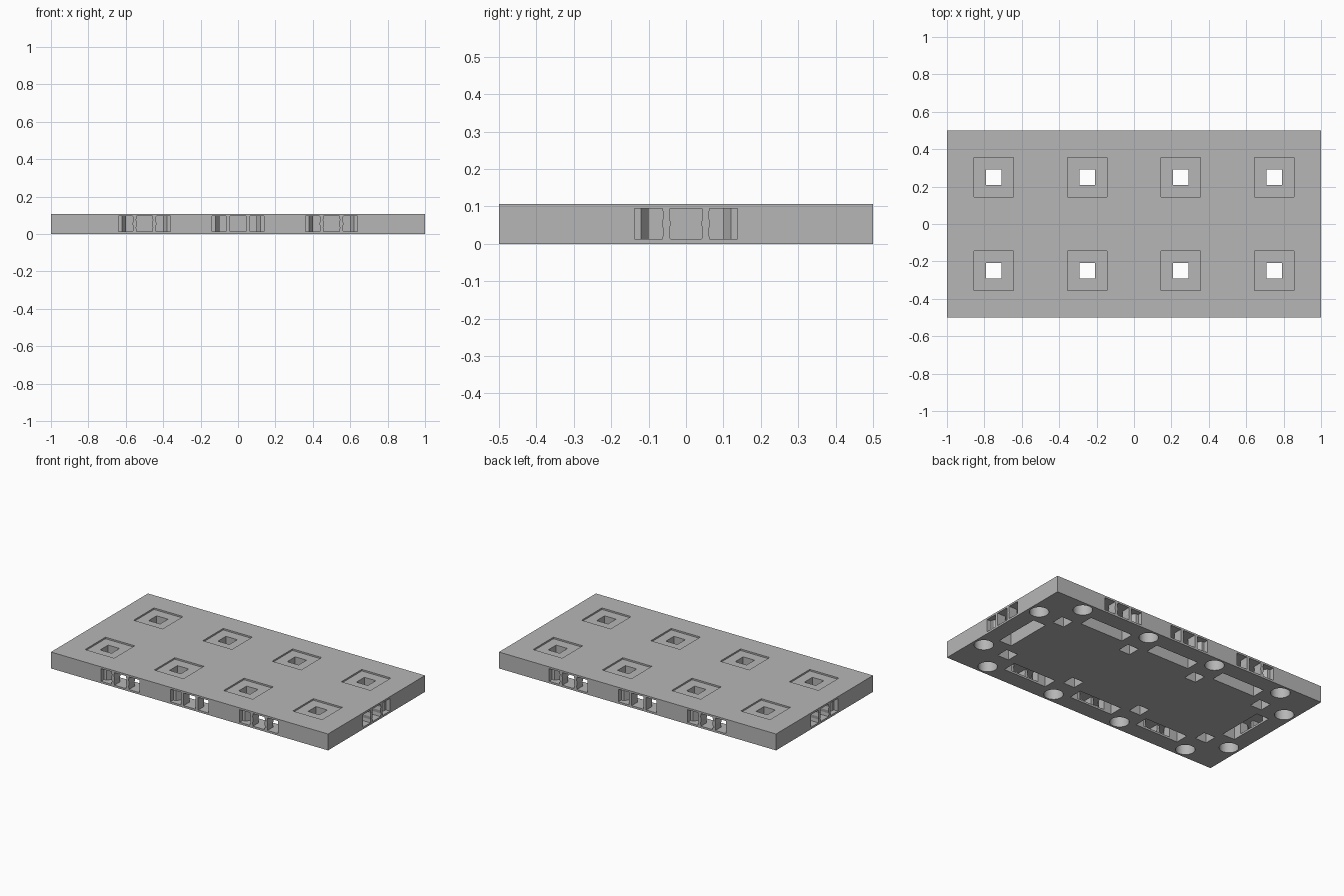
import bpy, bmesh
from math import cos, sin, pi, radians
from mathutils import Matrix

cube = bpy.data.objects.get("Cube")
if cube:
    bpy.data.objects.remove(cube, do_unlink=True)

HEIGHT = 0.107
LOCK_LOW, LOCK_HIGH = 0.013, 0.095

stone = bpy.data.materials.new("stone_grey")
stone.use_nodes = True
GREY = (0.47, 0.47, 0.47, 1)
stone.diffuse_color = GREY
stone.node_tree.nodes["Principled BSDF"].inputs["Base Color"].default_value = GREY


def prism(bm, outline, z0, z1, matrix=Matrix()):
    """Extrude a closed outline from z0 to z1, then place it."""
    low = [bm.verts.new(matrix @ Matrix.Translation((x, y, z0)).translation) for x, y in outline]
    high = [bm.verts.new(matrix @ Matrix.Translation((x, y, z1)).translation) for x, y in outline]
    bm.faces.new(low[::-1])
    bm.faces.new(high)
    n = len(outline)
    for i in range(n):
        j = (i + 1) % n
        bm.faces.new((low[i], low[j], high[j], high[i]))


def rect(x0, x1, y0, y1):
    return [(x0, y0), (x1, y0), (x1, y1), (x0, y1)]


def square(cx, cy, half):
    return rect(cx - half, cx + half, cy - half, cy + half)


def circle(cx, cy, r, n=40):
    return [(cx + r * cos(2 * pi * i / n), cy + r * sin(2 * pi * i / n)) for i in range(n)]


def make_object(name, bm):
    bmesh.ops.recalc_face_normals(bm, faces=bm.faces)
    mesh = bpy.data.meshes.new(name)
    bm.to_mesh(mesh)
    bm.free()
    mesh.materials.append(stone)
    obj = bpy.data.objects.new(name, mesh)
    bpy.context.collection.objects.link(obj)
    return obj


# Lock positions: local +y points inward from the edge
def edge_frame(x, y, degrees):
    return Matrix.Translation((x, y, 0)) @ Matrix.Rotation(radians(degrees), 4, 'Z')


locks = []
for x in (-0.5, 0, 0.5):
    locks += [(edge_frame(x, -0.5, 0), x != 0), (edge_frame(x, 0.5, 180), x != 0)]
locks += [(edge_frame(1, 0, 90), True), (edge_frame(-1, 0, -90), True)]

# Slab
bm = bmesh.new()
prism(bm, rect(-1, 1, -0.5, 0.5), 0, HEIGHT)
slab = make_object("floor_slab", bm)

# All cut-outs in one helper
bm = bmesh.new()
half_mouth = [(0.138, -0.02), (0.138, 0.03), (0.12, 0.03), (0.1, 0.06), (0.1, 0.15)]
mouth = half_mouth + [(-u, d) for u, d in reversed(half_mouth)]
for frame, _ in locks:
    prism(bm, mouth, LOCK_LOW, LOCK_HIGH, frame)
    prism(bm, rect(-0.155, 0.155, 0.108, 0.198), -0.02, LOCK_HIGH, frame)

for x in (-0.75, -0.25, 0.25, 0.75):
    for side in (-1, 1):
        prism(bm, square(x, side * 0.25, 0.041), -0.02, HEIGHT + 0.01)
        prism(bm, square(x, side * 0.25, 0.105), HEIGHT - 0.01, HEIGHT + 0.02)
        prism(bm, circle(x, side * 0.43, 0.057), -0.02, 0.086)
for x in (-0.93, 0.93):
    for y in (-0.25, 0.25):
        prism(bm, circle(x, y, 0.057), -0.02, 0.086)
cutter = make_object("cutout_helper", bm)
cutter.hide_render = True

cut = slab.modifiers.new("cutouts", 'BOOLEAN')
cut.operation = 'DIFFERENCE'
cut.solver = 'EXACT'
cut.use_self = True
cut.object = cutter
bpy.context.view_layer.objects.active = slab
slab.select_set(True)
bpy.ops.object.modifier_apply(modifier=cut.name)
bpy.data.objects.remove(cutter, do_unlink=True)
bpy.ops.object.shade_smooth_by_angle(angle=radians(30))

# Thin pillars in the lock mouths, lightly scalloped except at the middle
bm = bmesh.new()
stand = Matrix.Rotation(radians(90), 4, 'X')
for frame, wavy in locks:
    widths = (0.0105, 0.008, 0.0115, 0.008, 0.0105) if wavy else (0.0105, 0.0105)
    step = (LOCK_HIGH - LOCK_LOW) / (len(widths) - 1)
    side = [(w, LOCK_LOW + i * step) for i, w in enumerate(widths)]
    outline = side + [(-w, z) for w, z in reversed(side)]
    for u in (-0.0525, 0.0525):
        prism(bm, outline, -0.06, 0, frame @ Matrix.Translation((u, 0, 0)) @ stand)
make_object("lock_pillars", bm)
